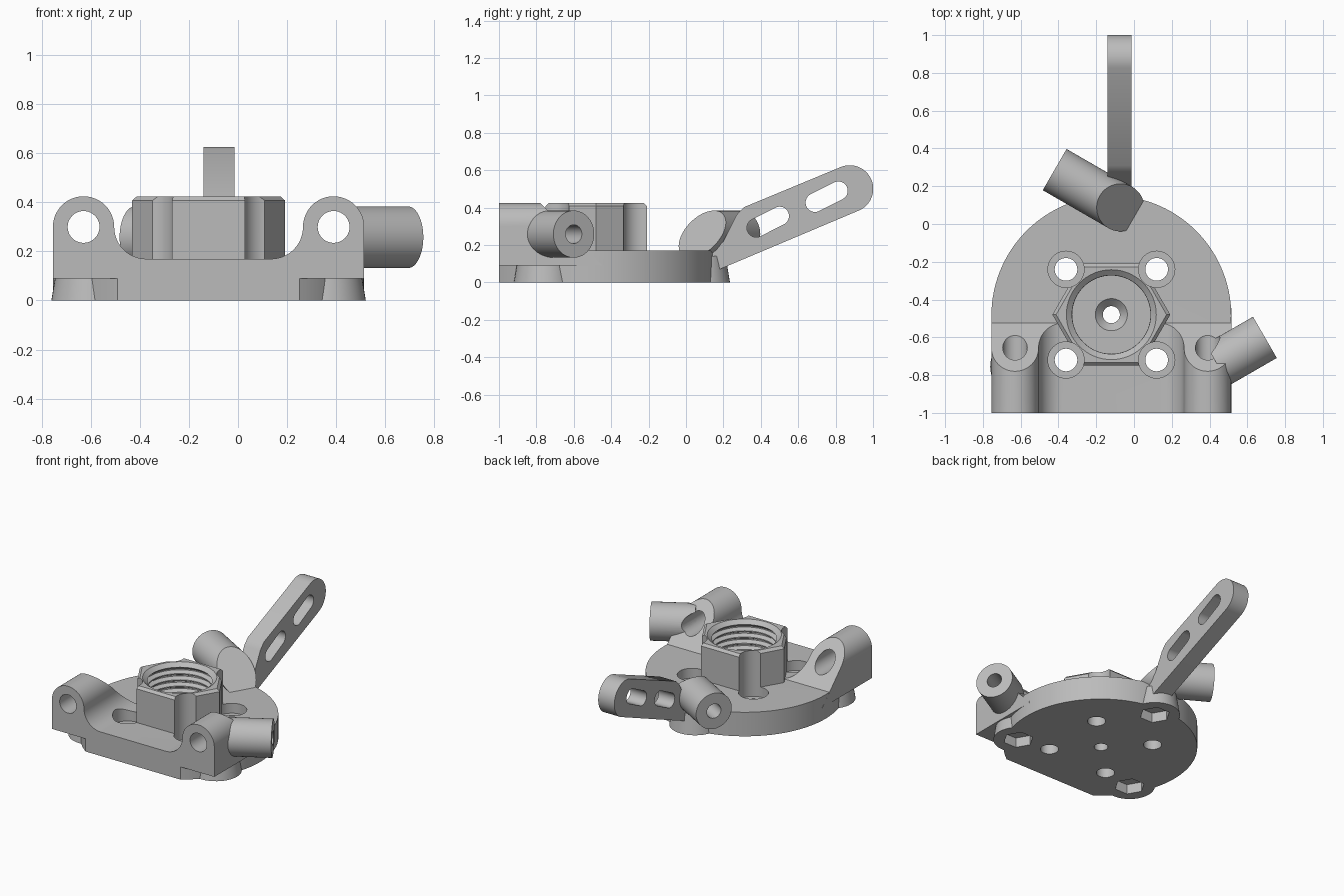
import bpy, bmesh
from math import sin, cos, pi, radians, asin, degrees
from mathutils import Matrix, Vector

old = bpy.data.objects.get("Cube")
if old:
    bpy.data.objects.remove(old, do_unlink=True)

grey = bpy.data.materials.new("plain_grey")
grey.use_nodes = True
grey.diffuse_color = (0.5, 0.5, 0.5, 1)
grey.node_tree.nodes["Principled BSDF"].inputs["Base Color"].default_value = (0.5, 0.5, 0.5, 1)

CX, CY = -0.12, -0.485          # hub axis
FRONT = Matrix.Rotation(pi / 2, 4, 'X')                                   # profile in xz
SIDE = Matrix(((0, 0, 1, 0), (1, 0, 0, 0), (0, 1, 0, 0), (0, 0, 0, 1)))   # profile in yz


def arc(x, y, r, a0, a1, n=24):
    return [(x + r * cos(radians(a0 + (a1 - a0) * i / n)),
             y + r * sin(radians(a0 + (a1 - a0) * i / n))) for i in range(n + 1)]


def circle(r, n=48, x=0, y=0):
    return arc(x, y, r, 0, 360, n)[:-1]


def finish(name, bm, matrix=Matrix()):
    bmesh.ops.transform(bm, matrix=matrix, verts=bm.verts)
    bmesh.ops.recalc_face_normals(bm, faces=bm.faces)
    mesh = bpy.data.meshes.new(name)
    bm.to_mesh(mesh)
    bm.free()
    mesh.materials.append(grey)
    ob = bpy.data.objects.new(name, mesh)
    bpy.context.collection.objects.link(ob)
    return ob


def prism(name, pts, h, matrix=Matrix(), top_scale=1, bevel=0, cut=None):
    """Extrude a closed outline by h, with optional taper, top bevel and plane cut."""
    bm = bmesh.new()
    low = [bm.verts.new((x, y, 0)) for x, y in pts]
    high = [bm.verts.new((x * top_scale, y * top_scale, h)) for x, y in pts]
    bm.faces.new(low)
    top = bm.faces.new(high)
    for i in range(len(pts)):
        j = (i + 1) % len(pts)
        bm.faces.new((low[i], low[j], high[j], high[i]))
    if bevel:
        bmesh.ops.bevel(bm, geom=list(top.edges), offset=bevel, segments=1, affect='EDGES')
    if cut:
        bmesh.ops.transform(bm, matrix=matrix, verts=bm.verts)
        matrix = Matrix()
        bmesh.ops.bisect_plane(bm, geom=bm.verts[:] + bm.edges[:] + bm.faces[:],
                               plane_co=cut[0], plane_no=cut[1], clear_outer=True)
        bmesh.ops.holes_fill(bm, edges=[e for e in bm.edges if e.is_boundary])
    return finish(name, bm, matrix)


def lathe(name, profile, matrix, n=64):
    bm = bmesh.new()
    vs = [bm.verts.new((r, 0, z)) for r, z in profile]
    es = [bm.edges.new(p) for p in zip(vs, vs[1:])]
    bmesh.ops.spin(bm, geom=vs + es, cent=(0, 0, 0), axis=(0, 0, 1),
                   angle=2 * pi, steps=n, use_duplicate=False)
    bmesh.ops.remove_doubles(bm, verts=bm.verts, dist=1e-5)
    return finish(name, bm, matrix)


def combine(ob, others, operation):
    bpy.context.view_layer.objects.active = ob
    for other in others:
        mod = ob.modifiers.new("combine", 'BOOLEAN')
        mod.operation, mod.solver, mod.object = operation, 'EXACT', other
        bpy.ops.object.modifier_apply(modifier=mod.name)


def at(x, y, z):
    return Matrix.Translation((x, y, z))


def remove(objs):
    for ob in objs:
        bpy.data.objects.remove(ob, do_unlink=True)


# Round base plate with a straight front
a = degrees(asin(0.515 / 0.635))
base = prism("base_body", arc(0, 0, 0.635, -a, 180 + a, 96), 0.17, at(CX, CY, 0))

# Front bridge: two eared lugs joined by fillets, cut at 45 degrees behind
half = [(0.635, 0.09)] + arc(0.51, 0.3, 0.125, 0, 180) + arc(0.255, 0.3, 0.13, 0, -90)[1:]
outline = half + [(-x, z) for x, z in reversed(half)]
bridge = prism("front_bridge", outline, 0.56, at(CX, -0.44, 0) @ FRONT,
               cut=((0, -0.525, 0.17), (0, 1, 1)))

# Three tapered feet with hexagonal nut pockets
feet, pockets = [], []
for ang in (90, 210, 330):
    x, y = CX + 0.55 * cos(radians(ang)), CY + 0.005 + 0.55 * sin(radians(ang))
    feet.append(prism("foot", circle(0.165), 0.14, at(x, y, 0), top_scale=0.86))
    pockets.append(prism("nut_pocket", circle(0.1, 6), 0.1, at(x, y, -0.03)))

combine(base, [bridge] + feet, 'UNION')

# Hexagonal hub
hub = prism("threaded_hub", circle(0.312, 6), 0.265, at(CX, CY + 0.005, 0.16), bevel=0.017)

# Threaded bore with a countersunk centre hole
pitch, floor = 0.044, 0.12
thread = [(0, 0.45), (0.245, 0.45), (0.238, 0.425), (0.208, 0.4)]
for i in range(6):
    z = 0.39 - i * pitch
    thread += [(0.234, z - 0.012), (0.234, z - 0.02), (0.207, z - 0.034), (0.207, z - 0.042)]
thread += [(0.207, floor), (0.085, floor), (0.045, floor - 0.04), (0.045, -0.05), (0, -0.05)]
bore = lathe("bore_cutter", thread, at(CX, CY + 0.005, 0))

# Four counterbored bolt holes
bolts = []
for sx in (-1, 1):
    for sy in (-1, 1):
        bolts.append(lathe("bolt_cutter", [(0, 0.5), (0.096, 0.5), (0.096, 0.1),
                                           (0.06, 0.1), (0.06, -0.05), (0, -0.05)],
                           at(CX + 0.24 * sx, CY + 0.005 + 0.24 * sy, 0), 40))

# Horizontal holes through the ears
ear_holes = [prism("ear_hole", circle(0.065, 40), 0.9, at(CX + 0.51 * s, -0.3, 0.3) @ FRONT)
             for s in (-1, 1)]


# Tubes with a blind hole in the outer end
def tube(name, end, ang, length, cut=None):
    d = Vector((cos(radians(ang)), sin(radians(ang)), 0))
    rot = d.to_track_quat('Z', 'Y').to_matrix().to_4x4()
    ob = prism(name, circle(0.126, 56), length,
               Matrix.Translation(Vector(end) - d * length) @ rot, cut=cut)
    hole = prism("tube_hole", circle(0.05, 32), 0.3,
                 Matrix.Translation(Vector(end) - d * 0.2) @ rot)
    combine(ob, [hole], 'DIFFERENCE')
    remove([hole])
    return ob


side_tube = tube("side_tube", (0.693, -0.6, 0.258), 30, 0.29)
d = Vector((cos(radians(-30)), sin(radians(-30)), 1))
rear_tube = tube("rear_tube", (-0.42, 0.288, 0.258), 150, 0.62,
                 cut=((-0.07, 0.09, 0.258), d))

combine(base, pockets + bolts + [bore] + ear_holes, 'DIFFERENCE')
combine(hub, bolts + [bore], 'DIFFERENCE')
combine(side_tube, ear_holes[1:], 'DIFFERENCE')
remove([bridge, bore] + feet + pockets + bolts + ear_holes)

# Slanted link arm with two slots
tilt = 22.8
arm_outline = arc(0.875, 0.5, 0.126, tilt - 90, tilt + 90, 32)
arm_outline += [(0.31, 0.402), (0.27, 0.36), (0.2, 0.22), (0.13, 0.145), (0.15, 0.08),
                (0.165, 0.105), (0.18, 0.07)]
arm = prism("link_arm", arm_outline, 0.126, at(-0.14, 0, 0) @ SIDE)
slot = arc(0.07, 0, 0.05, -90, 90) + arc(-0.07, 0, 0.05, 90, 270)
slots = [prism("slot_cutter", slot, 0.4, at(-0.3, y, z) @ SIDE @ Matrix.Rotation(radians(tilt + 4), 4, 'Z'))
         for y, z in ((0.438, 0.323), (0.752, 0.458))]
combine(arm, slots, 'DIFFERENCE')
remove(slots)

# Smooth the curved walls, keep hard edges
bpy.ops.object.select_all(action='DESELECT')
for ob in (base, hub, side_tube, rear_tube, arm):
    ob.select_set(True)
    bpy.context.view_layer.objects.active = ob
bpy.ops.object.shade_smooth_by_angle(angle=radians(25))
